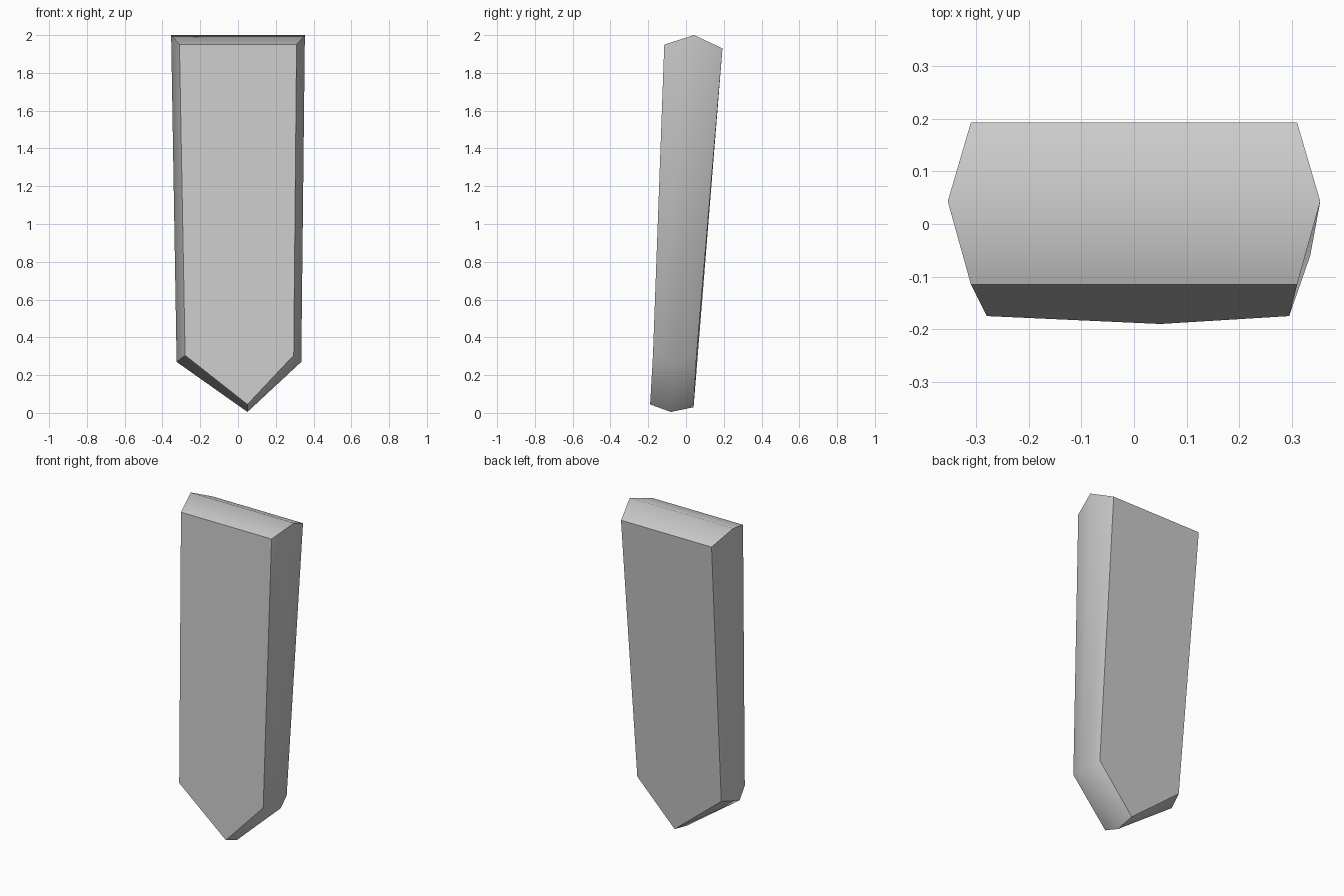
import bpy
import bmesh
import math

cube = bpy.data.objects.get("Cube")
if cube:
    bpy.data.objects.remove(cube, do_unlink=True)

# Plain grey stone
grey = bpy.data.materials.new("grey stone")
grey.use_nodes = True
colour = (0.6, 0.6, 0.6, 1)
grey.diffuse_color = colour
grey.node_tree.nodes["Principled BSDF"].inputs["Base Color"].default_value = colour


def outline(bm, top, left, right, shoulder, tip):
    """Pointed slab outline; top is (half width, y, z), shoulder and tip are (y, z)."""
    half, y, z = top
    points = [(-half, y, z), (left, *shoulder), (0.05, *tip), (right, *shoulder), (half, y, z)]
    return [bm.verts.new(p) for p in points]


# Front face, widest ridge around the middle, and back face
bm = bmesh.new()
front = outline(bm, (0.31, -0.115, 1.95), -0.28, 0.295, (-0.175, 0.305), (-0.19, 0.045))
ridge = outline(bm, (0.354, 0.043, 2.0), -0.325, 0.335, (-0.06, 0.27), (-0.08, 0.005))
back = outline(bm, (0.31, 0.193, 1.93), -0.28, 0.295, (0.055, 0.295), (0.04, 0.03))

# Bevelled rim between the outlines
for a, b in ((front, ridge), (ridge, back)):
    for i in range(len(a)):
        j = (i + 1) % len(a)
        bm.faces.new((a[i], b[i], b[j], a[j]))
bm.faces.new(front)
bm.faces.new(back)
bmesh.ops.recalc_face_normals(bm, faces=bm.faces)

mesh = bpy.data.meshes.new("pointed_slab")
bm.to_mesh(mesh)
bm.free()
mesh.materials.append(grey)
slab = bpy.data.objects.new("pointed_slab", mesh)
bpy.context.collection.objects.link(slab)

# Rounded rim, crisp corners
bpy.context.view_layer.objects.active = slab
slab.select_set(True)
bpy.ops.object.shade_smooth_by_angle(angle=math.radians(48))
